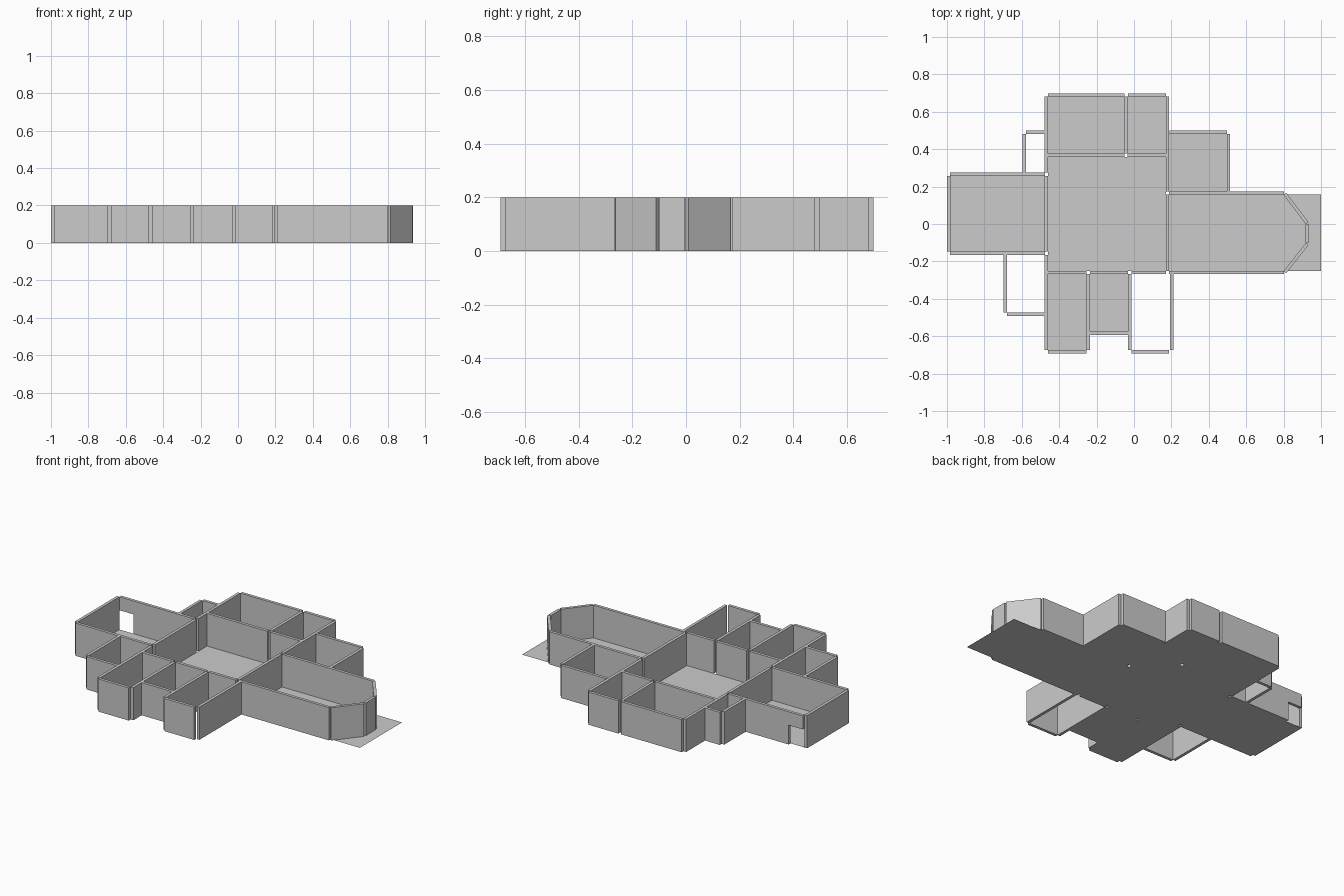
import bpy, math
from mathutils import Vector

H = 0.2      # wall height
T = 0.018    # wall thickness


def box(name, x0, x1, y0, y1, z0=0.0, z1=H):
    bpy.ops.mesh.primitive_cube_add(size=1, location=((x0 + x1) / 2, (y0 + y1) / 2, (z0 + z1) / 2))
    ob = bpy.context.object
    ob.name = name
    ob.scale = (x1 - x0, y1 - y0, z1 - z0)
    return ob


def wall_x(y, x0, x1, z0=0.0, name="wall_across"):
    return box(name, x0, x1, y - T / 2, y + T / 2, z0)


def wall_y(x, y0, y1, name="wall_along"):
    return box(name, x - T / 2, x + T / 2, y0, y1)


def wall_diagonal(a, b, name="bay_wall"):
    a, b = Vector(a), Vector(b)
    d, c = b - a, (a + b) / 2
    ob = box(name, c.x - d.length / 2, c.x + d.length / 2, c.y - T / 2, c.y + T / 2)
    ob.rotation_euler.z = math.atan2(d.y, d.x)


def floor(name, x0, x1, y0, y1):
    bpy.ops.mesh.primitive_plane_add(size=1, location=((x0 + x1) / 2, (y0 + y1) / 2, 0))
    ob = bpy.context.object
    ob.name = name
    ob.scale = (x1 - x0, y1 - y0, 1)


# Walls running left to right: y, x start, x end
for w in [
    (0.69, -0.46, -0.05), (0.69, -0.032, 0.17),        # back rooms, outside
    (0.367, -0.46, -0.052), (0.367, -0.034, 0.17),     # back rooms, inside
    (0.49, -0.578, -0.477), (0.49, 0.19, 0.496),       # side closet and right room
    (-0.156, -0.983, -0.477),                          # left room, front
    (-0.482, -0.68, -0.477),                           # front left room
    (-0.683, -0.46, -0.255), (-0.585, -0.236, -0.031), (-0.683, -0.013, 0.188),
    (-0.259, -0.46, -0.255), (-0.259, -0.236, -0.031), (-0.259, -0.013, 0.17),
    (-0.259, 0.188, 0.803), (0.166, 0.188, 0.803),     # long right room
]:
    wall_x(*w)

# Walls running front to back: x, y start, y end
for w in [
    (-0.469, 0.275, 0.681), (-0.043, 0.376, 0.681), (0.179, 0.175, 0.681),
    (-0.587, 0.275, 0.481), (0.505, 0.175, 0.481),
    (-0.991, -0.147, 0.257),
    (-0.469, -0.147, 0.257), (0.179, -0.25, 0.157),
    (-0.689, -0.473, -0.165), (-0.469, -0.674, -0.165),
    (-0.245, -0.674, -0.268), (-0.022, -0.674, -0.268), (0.202, -0.674, -0.268),
]:
    wall_y(*w)

# Left room back wall, with a doorway at its outer end
wall_x(0.266, -0.887, -0.477, name="doorway_wall")
wall_x(0.266, -0.983, -0.887, 0.118, name="doorway_lintel")

# Angled bay closing the long right room
wall_diagonal((0.807, 0.161), (0.868, 0.081))
wall_diagonal((0.868, 0.081), (0.926, 0.004))
wall_y(0.926, -0.1, -0.004, "bay_end_wall")
wall_diagonal((0.926, -0.107), (0.807, -0.257))

# Flat floors; three small rooms have none
floor("back_floor_left", -0.46, -0.052, 0.367, 0.681)
floor("back_floor_right", -0.034, 0.17, 0.367, 0.681)
floor("hall_floor", -0.46, 0.17, -0.25, 0.358)
floor("left_floor", -0.982, -0.46, -0.147, 0.257)
floor("side_floor", 0.188, 0.496, 0.175, 0.481)
floor("long_floor", 0.17, 1.0, -0.25, 0.157)
floor("front_floor_left", -0.46, -0.254, -0.674, -0.268)
floor("front_floor_right", -0.236, -0.031, -0.576, -0.268)
